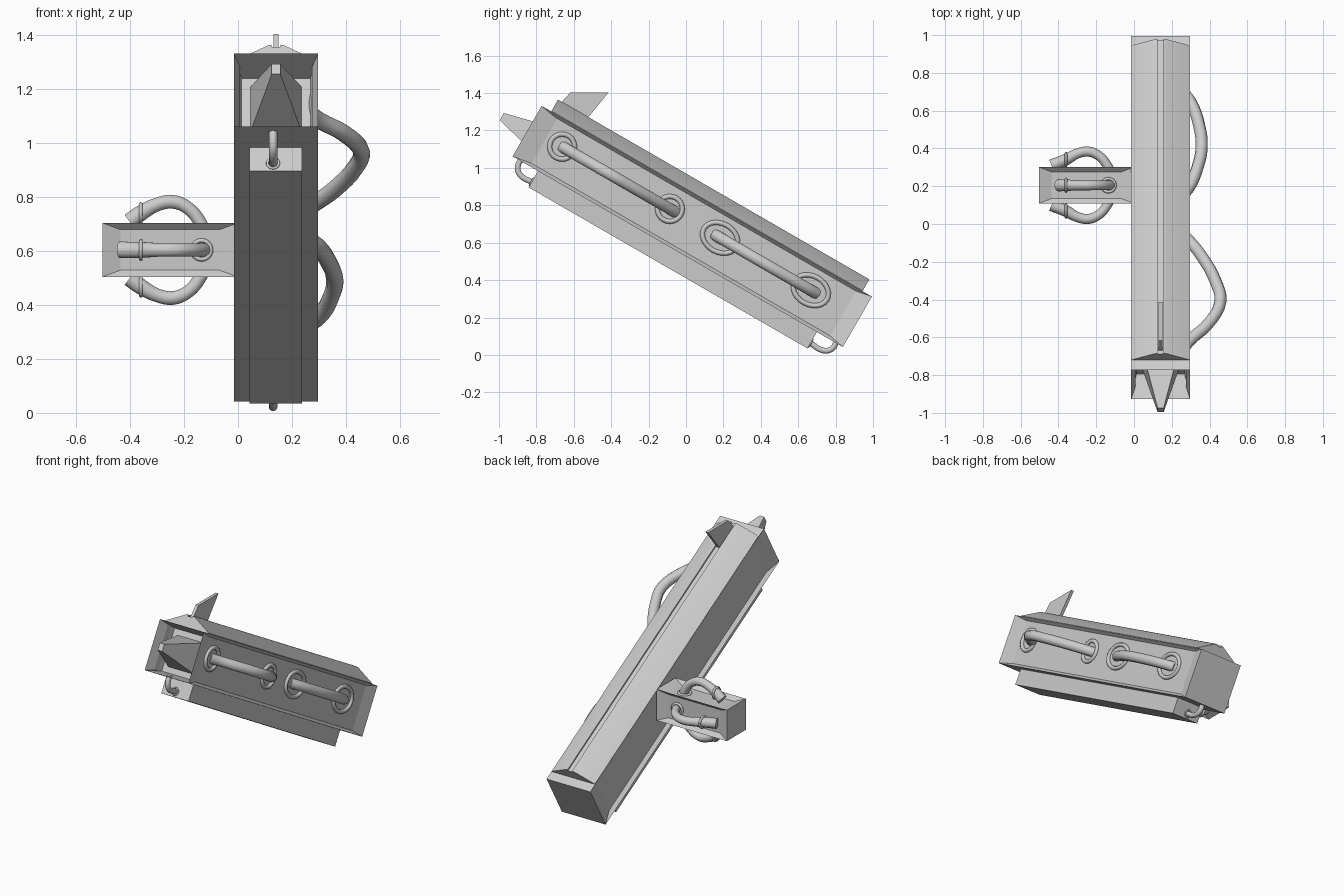
import bpy, bmesh, math
from mathutils import Matrix, Vector

if "Cube" in bpy.data.objects:
    bpy.data.objects.remove(bpy.data.objects["Cube"])

GREY = bpy.data.materials.new("light_grey")
GREY.diffuse_color = (0.6, 0.6, 0.6, 1)
GREY.use_nodes = True
GREY.node_tree.nodes["Principled BSDF"].inputs["Base Color"].default_value = GREY.diffuse_color

# Beam frame: x across, second axis along the beam (falling 30 degrees), third axis up from it
TILT = Matrix.Rotation(math.radians(-30), 4, 'X')
FLAT = Matrix.Identity(4)
CX = 0.141


def finish(name, mesh, frame, smooth=None):
    ob = bpy.data.objects.new(name, mesh)
    bpy.context.collection.objects.link(ob)
    mesh.materials.clear()
    mesh.materials.append(GREY)
    if smooth:
        mesh.shade_smooth()
        mesh.set_sharp_from_angle(angle=math.radians(smooth))
    ob.matrix_world = frame
    return ob


def from_bm(name, bm, frame, smooth=None):
    bmesh.ops.recalc_face_normals(bm, faces=bm.faces[:])
    mesh = bpy.data.meshes.new(name)
    bm.to_mesh(mesh)
    bm.free()
    return finish(name, mesh, frame, smooth)


def box_bm(lo, hi):
    bm = bmesh.new()
    bmesh.ops.create_cube(bm, size=1)
    for v in bm.verts:
        v.co = [hi[i] if v.co[i] > 0 else lo[i] for i in range(3)]
    bm.normal_update()
    return bm


def recess(bm, normal, lo, hi, depth):
    """Sink a rectangular panel, bounded by lo and hi, into the face with this normal."""
    n = Vector(normal)
    face = max((f for f in bm.faces if f.normal.dot(n) > 0.9), key=lambda f: f.calc_area())
    bmesh.ops.inset_individual(bm, faces=[face], thickness=0.01)
    mid = face.calc_center_median()
    for v in face.verts:
        for i in range(3):
            if abs(n[i]) < 0.5:
                v.co[i] = hi[i] if v.co[i] > mid[i] else lo[i]
        v.co -= n * depth
    bm.normal_update()


def prism(name, profile, axis, a, b, frame, smooth=None):
    """Extrude a 2D profile along axis 0 or 1 from a to b."""
    bm = bmesh.new()
    place = lambda p, w: (w, p[0], p[1]) if axis == 0 else (p[0], w, p[1])
    f = bm.faces.new([bm.verts.new(place(p, a)) for p in profile])
    new = bmesh.ops.extrude_face_region(bm, geom=[f])['geom']
    step = (b - a, 0, 0) if axis == 0 else (0, b - a, 0)
    bmesh.ops.translate(bm, verts=[v for v in new if isinstance(v, bmesh.types.BMVert)], vec=step)
    return from_bm(name, bm, frame, smooth)


def pipe(name, points, radius, frame, scale=None):
    cu = bpy.data.curves.new(name, 'CURVE')
    cu.dimensions = '3D'
    cu.bevel_depth, cu.bevel_resolution = radius, 3
    cu.resolution_u, cu.use_fill_caps = 4, True
    sp = cu.splines.new('BEZIER')
    sp.bezier_points.add(len(points) - 1)
    for i, (bp, p) in enumerate(zip(sp.bezier_points, points)):
        bp.co = p
        bp.handle_left_type = bp.handle_right_type = 'AUTO'
        bp.radius = scale[i] if scale else 1
    tmp = bpy.data.objects.new(name + "_path", cu)
    bpy.context.collection.objects.link(tmp)
    bpy.context.view_layer.update()
    mesh = bpy.data.meshes.new_from_object(tmp.evaluated_get(bpy.context.evaluated_depsgraph_get()))
    bpy.data.objects.remove(tmp)
    return finish(name, mesh, frame, 40)


def ring(name, centre, normal, r1, r2, tube, frame):
    """Oval torus whose long radius r1 runs along the second axis when facing x."""
    bm = bmesh.new()
    rot = Vector((0, 0, 1)).rotation_difference(Vector(normal)).to_matrix()
    rows = []
    for i in range(24):
        a = i * math.tau / 24
        row = []
        for j in range(8):
            b = j * math.tau / 8
            c = tube * math.cos(b)
            p = rot @ Vector(((r2 + c) * math.cos(a), (r1 + c) * math.sin(a), tube * math.sin(b)))
            row.append(bm.verts.new(p + Vector(centre)))
        rows.append(row)
    for i in range(24):
        for j in range(8):
            k, l = (i + 1) % 24, (j + 1) % 8
            bm.faces.new((rows[i][j], rows[k][j], rows[k][l], rows[i][l]))
    return from_bm(name, bm, frame, 60)


# Main beam with open front socket and sunken side panels
bm = box_bm((-0.015, -1.334, 0.456), (0.297, 0.705, 0.767))
recess(bm, (0, -1, 0), (0.013, 0, 0.48), (0.268, 0, 0.742), 0.14)
for sx in (1, -1):
    recess(bm, (sx, 0, 0), (0, -1.268, 0.474), (0, 0.617, 0.75), 0.022)
from_bm("main_beam", bm, TILT)

# Domed top cover with a narrow slot along its ridge
prism("top_cover", [(-0.013, 0.765), (-0.013, 0.77), (0.11, 0.836), (0.125, 0.84), (0.125, 0.83),
                    (0.157, 0.83), (0.157, 0.84), (0.172, 0.836), (0.295, 0.77), (0.295, 0.765)],
      1, -1.275, 0.647, TILT, 50)

# Swept fin
prism("top_fin", [(-1.255, 0.825), (-1.237, 0.907), (-1.06, 1.009), (-1.09, 0.825)],
      0, 0.131, 0.151, TILT)

# Lower block
from_bm("lower_block", box_bm((0.043, -1.177, 0.355), (0.237, 0.545, 0.457)), TILT)

# Tapered spike in the front socket
bm = box_bm((CX - 0.0945, -1.49, 0.515), (CX + 0.0945, -1.193, 0.707))
for v in bm.verts:
    if v.co.y < -1.4:
        v.co.x = CX + math.copysign(0.016, v.co.x - CX)
        v.co.z = 0.611 + math.copysign(0.022, v.co.z - 0.611)
from_bm("front_spike", bm, TILT)

# Two looping side pipes with collars
T = 0.633
loops = {
    "front": ([(0.26, -1.13), (0.298, -1.075), (0.394, -0.974), (0.457, -0.84), (0.435, -0.724),
               (0.357, -0.56), (0.298, -0.475), (0.26, -0.43)], (-1.13, -0.465), 0.067, 0.067),
    "rear": ([(0.26, -0.19), (0.298, -0.13), (0.335, -0.024), (0.358, 0.1), (0.345, 0.236),
              (0.298, 0.385), (0.26, 0.44)], (-0.155, 0.405), 0.1, 0.076)}
for name, (path, ends, r1, r2) in loops.items():
    pipe(name + "_side_pipe", [(x, s, T) for x, s in path], 0.032, TILT)
    for i, s in enumerate(ends):
        ring(f"{name}_side_collar_{i}", (0.277, s, T), (1, 0, 0), r1, r2, 0.013, TILT)

# Small pipes joining the lower block to the beam at both ends
ends = {"front": ([(-1.285, 0.47), (-1.285, 0.43), (-1.255, 0.392), (-1.17, 0.388)], -1.178),
        "rear": ([(0.66, 0.47), (0.66, 0.42), (0.625, 0.388), (0.54, 0.388)], 0.546)}
for name, (path, s) in ends.items():
    pipe(name + "_small_pipe", [(0.13, *p) for p in path], 0.016, TILT)
    ring(name + "_small_collar", (0.13, s, 0.388), (0, 1, 0), 0.021, 0.021, 0.005, TILT)

# Level side box with a sunken panel on four faces
CY, CZ = 0.205, 0.604
bm = box_bm((-0.502, CY - 0.096, CZ - 0.1), (-0.0, CY + 0.096, CZ + 0.1))
dirs = {"front": (0, -1, 0), "back": (0, 1, 0), "top": (0, 0, 1), "bottom": (0, 0, -1)}
for d in dirs.values():
    recess(bm, d, (-0.436, CY - 0.07, CZ - 0.075), (-0.069, CY + 0.07, CZ + 0.075), 0.025)
from_bm("side_box", bm, FLAT)

# Exhaust pipe curling out of each panel
for name, d in dirs.items():
    out = Vector(d)
    end = -0.437 if out.y else -0.402
    at = lambda x, h: Vector((x, CY, CZ)) + out * h
    pipe(name + "_exhaust", [at(-0.12, 0.06), at(-0.145, 0.11), at(-0.185, 0.155), at(-0.24, 0.178),
                             at(-0.30, 0.168), at(-0.36, 0.136), at(end, 0.105)],
         0.028, FLAT, [0.9, 0.9, 0.9, 0.95, 0.95, 1.1, 1.15])
    ring(name + "_exhaust_band", at(-0.36, 0.136), (1, 0, 0.0), 0.034, 0.034, 0.007, FLAT)
    ring(name + "_exhaust_collar", at(-0.135, 0.076), d, 0.035, 0.035, 0.008, FLAT)
